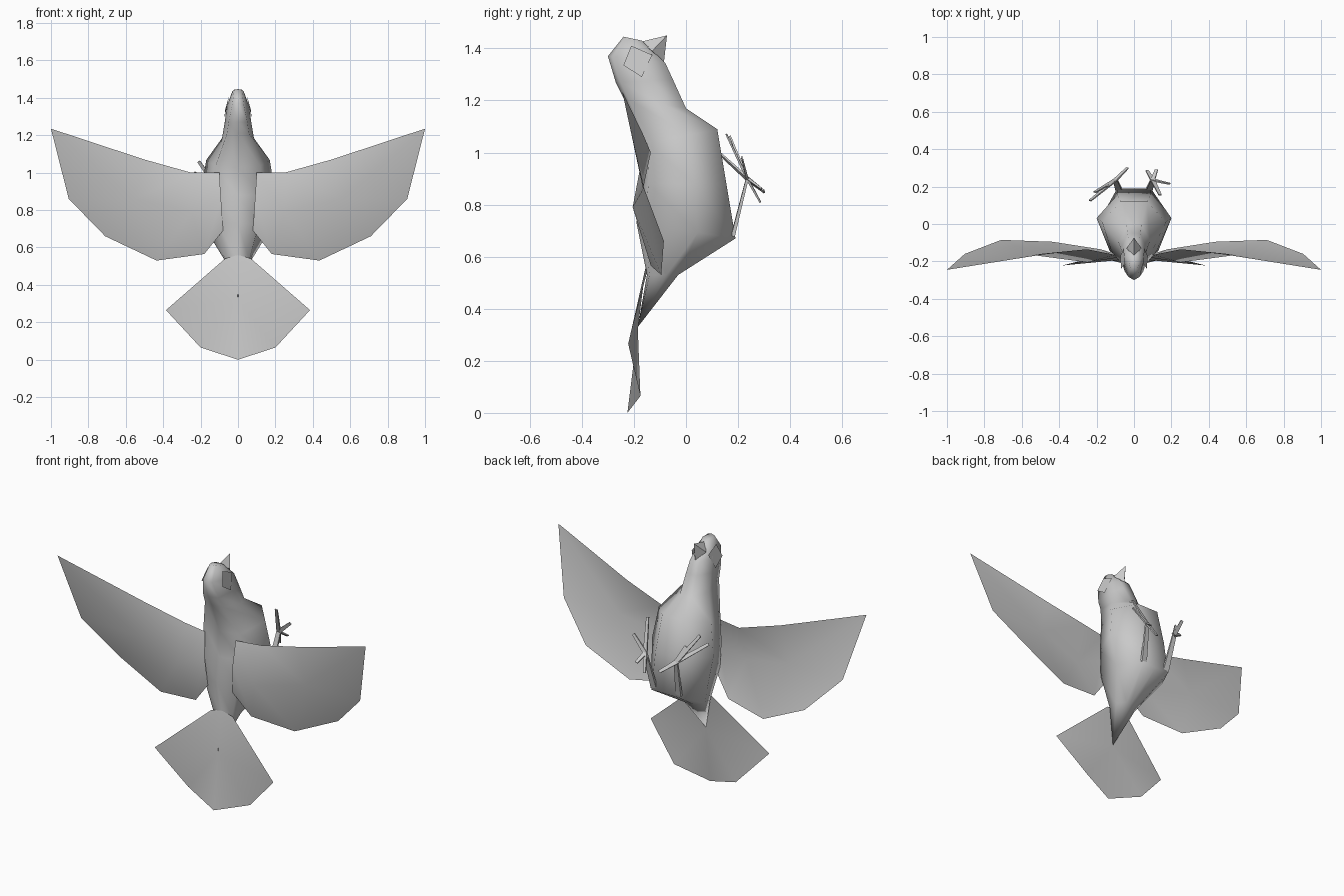
import bpy
import bmesh
from mathutils import Vector

cube = bpy.data.objects.get("Cube")
if cube:
    bpy.data.objects.remove(cube, do_unlink=True)

grey = bpy.data.materials.new("plain grey")
grey.use_nodes = True
tone = (0.588, 0.588, 0.588, 1)
grey.diffuse_color = tone
grey.node_tree.nodes["Principled BSDF"].inputs["Base Color"].default_value = tone


def make(name, verts, faces, smooth=True, closed=True, mirror=False):
    """Create a mesh part, optionally mirrored to the other side."""
    mesh = bpy.data.meshes.new(name)
    mesh.from_pydata(verts, [], faces)
    bm = bmesh.new()
    bm.from_mesh(mesh)
    if closed:
        bmesh.ops.recalc_face_normals(bm, faces=bm.faces)
    bm.to_mesh(mesh)
    bm.free()
    mesh.materials.append(grey)
    for poly in mesh.polygons:
        poly.use_smooth = smooth
    obj = bpy.data.objects.new(name, mesh)
    bpy.context.collection.objects.link(obj)
    if mirror:
        obj.modifiers.new("Mirror", "MIRROR").use_clip = False
    return obj


# Body: slanted rings (back y, back z, belly y, belly z, back/side/belly half width)
rings = [
    (-0.24, 1.445, -0.17, 1.43, 0.02, 0.03, 0.02),
    (-0.30, 1.37, -0.08, 1.345, 0.03, 0.06, 0.03),
    (-0.27, 1.27, -0.05, 1.28, 0.05, 0.07, 0.035),
    (-0.24, 1.21, 0.00, 1.17, 0.06, 0.085, 0.04),
    (-0.17, 1.03, 0.12, 1.09, 0.12, 0.17, 0.07),
    (-0.17, 0.88, 0.155, 0.88, 0.13, 0.20, 0.09),
    (-0.19, 0.73, 0.19, 0.67, 0.11, 0.17, 0.09),
    (-0.15, 0.53, -0.03, 0.53, 0.06, 0.07, 0.03),
]
verts, faces = [], []
for yb, zb, yf, zf, wb, ws, wf in rings:
    half = [(0, 0), (wb, 0.08), (ws, 0.62), (wf, 1)]
    loop = half + [(0, 1)] + [(-w, t) for w, t in reversed(half[1:])]
    verts += [(w, yb + (yf - yb) * t, zb + (zf - zb) * t) for w, t in loop]
n = 8
for r in range(len(rings) - 1):
    for i in range(n):
        j = (i + 1) % n
        faces.append((r * n + i, r * n + j, (r + 1) * n + j, (r + 1) * n + i))
faces.append(tuple(range(n)))
tip = len(verts)
verts.append((0, -0.185, 0.33))
last = (len(rings) - 1) * n
faces += [(last + i, last + (i + 1) % n, tip) for i in range(n)]
body = make("body", verts, faces)

# Beak: four sided cone
make("beak",
     [(0, -0.175, 1.425), (0.04, -0.13, 1.39), (0, -0.085, 1.345),
      (-0.04, -0.13, 1.39), (0, -0.073, 1.45)],
     [(0, 1, 2, 3), (0, 1, 4), (1, 2, 4), (2, 3, 4), (3, 0, 4)], smooth=False)

# Eyes: thin square plates on the sides of the head
make("eyes",
     [(0.048, -0.21, 1.41), (0.054, -0.13, 1.375),
      (0.073, -0.17, 1.29), (0.069, -0.24, 1.335)],
     [(0, 3, 2, 1)], smooth=False, closed=False, mirror=True)

# Wings: leading edge, bent middle and trailing edge
lead = [(0.10, -0.165, 1.0), (0.25, -0.135, 1.0),
        (0.50, -0.165, 1.07), (1.0, -0.245, 1.235)]
middle = [(0.09, -0.18, 0.85), (0.25, -0.205, 0.79), (0.55, -0.165, 0.86)]
trail = [(0.08, -0.165, 0.69), (0.18, -0.135, 0.565), (0.435, -0.095, 0.53),
         (0.71, -0.085, 0.66), (0.905, -0.16, 0.86)]
make("wings", lead + middle + trail,
     [(0, 4, 5, 1), (1, 5, 6, 2), (2, 6, 3), (4, 7, 8, 5), (5, 8, 9),
      (5, 9, 6), (6, 9, 10), (6, 10, 11), (6, 11, 3)],
     closed=False, mirror=True)

# Tail: folded fan
make("tail",
     [(0, -0.155, 0.56), (0, -0.185, 0.32), (0, -0.225, 0.0),
      (0.07, -0.15, 0.54), (0.385, -0.222, 0.265), (0.2, -0.175, 0.065)],
     [(0, 1, 4, 3), (1, 5, 4), (1, 2, 5)], closed=False, mirror=True)


def stick(verts, faces, a, b, w0, w1):
    """Add a tapered square bar from a to b."""
    a, b = Vector(a), Vector(b)
    axis = (b - a).normalized()
    u = axis.cross(Vector((0, 1, 0.3))).normalized()
    v = axis.cross(u)
    s = len(verts)
    for p, w in ((a, w0), (b, w1)):
        verts += [p + u * w + v * w * 0.4, p - u * w + v * w * 0.4,
                  p - u * w - v * w * 0.4, p + u * w - v * w * 0.4]
    faces += [(s, s + 1, s + 2, s + 3), (s + 4, s + 5, s + 6, s + 7)]
    faces += [(s + i, s + (i + 1) % 4, s + 4 + (i + 1) % 4, s + 4 + i)
              for i in range(4)]


# Legs and spread toes, posed differently on each side
feet = {
    "left_foot": ((0.08, 0.18, 0.68), (0.10, 0.235, 0.90),
                  [(0.07, 0.285, 0.81), (0.19, 0.215, 0.98),
                   (0.14, 0.155, 1.07), (0.12, 0.29, 0.86)]),
    "right_foot": ((-0.08, 0.18, 0.68), (-0.10, 0.235, 0.90),
                   [(-0.035, 0.30, 0.85), (-0.235, 0.125, 1.0),
                    (-0.21, 0.17, 1.06), (-0.14, 0.20, 0.99)]),
}
for name, (hip, ankle, toes) in feet.items():
    verts, faces = [], []
    stick(verts, faces, hip, ankle, 0.018, 0.012)
    for toe in toes:
        stick(verts, faces, ankle, toe, 0.012, 0.008)
    make(name, verts, faces, smooth=False)
